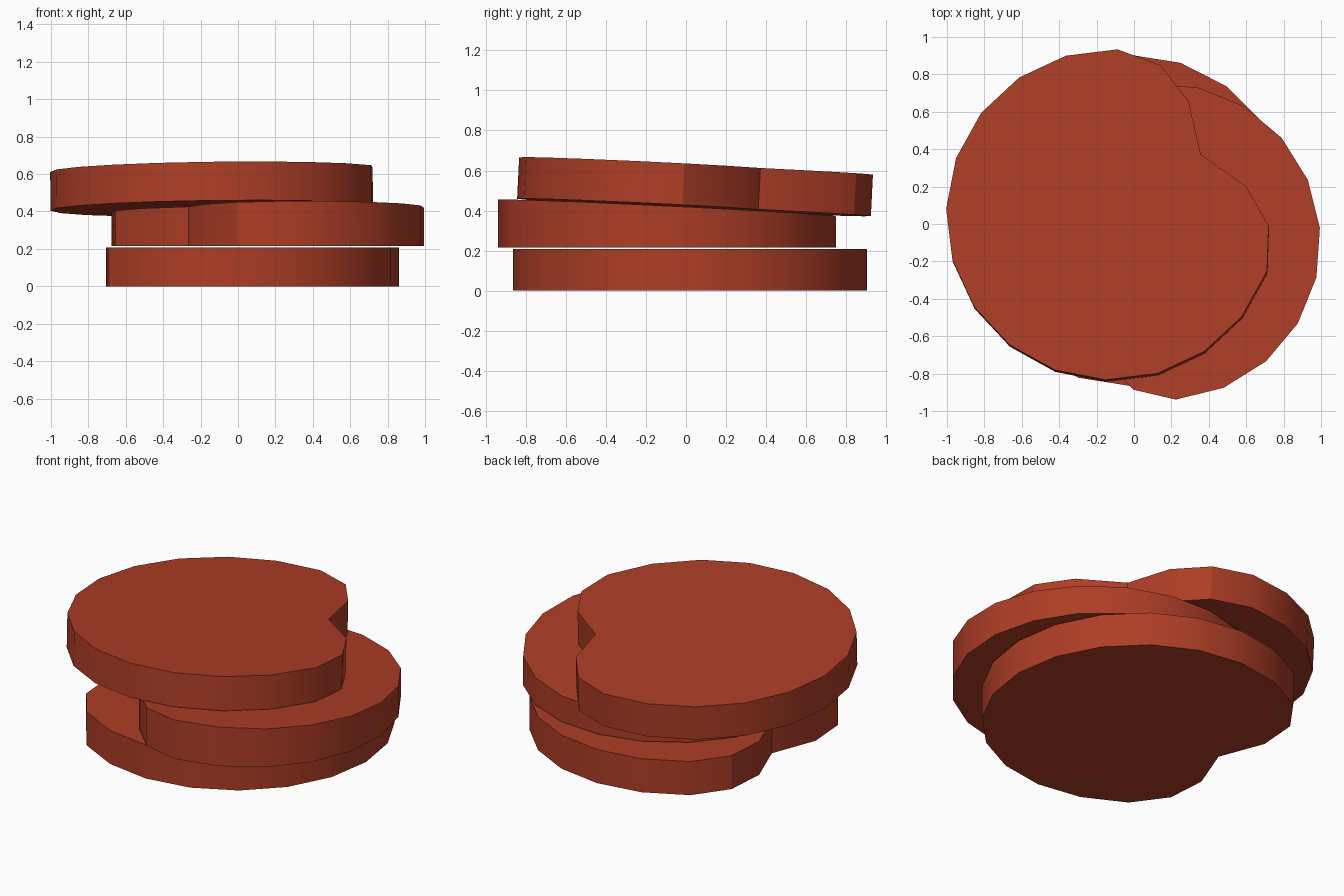
import bpy, bmesh, math

if "Cube" in bpy.data.objects:
    bpy.data.objects.remove(bpy.data.objects["Cube"])

red = bpy.data.materials.new("brick_red")
red.diffuse_color = (0.42, 0.047, 0.019, 1)
red.use_nodes = True
red.node_tree.nodes["Principled BSDF"].inputs["Base Color"].default_value = red.diffuse_color

# Notched round outline: (degrees from notch, relative radius), 20 points
NOTCH = [(0, 0.65), (22, 0.83), (38, 0.951)]
OUTLINE = (NOTCH + [(18 * k, 1.0) for k in range(3, 18)]
           + [(360 - a, r) for a, r in reversed(NOTCH[1:])])


def disc(name, centre, radius, notch_angle, height, tilt=(0, 0), slope=(0, 0)):
    """Flat disc with one notch; slope tips only the upper face."""
    bm = bmesh.new()
    rim = []
    for a, r in OUTLINE:
        t = math.radians(a + notch_angle)
        rim.append((radius * r * math.cos(t), radius * r * math.sin(t)))
    low = [bm.verts.new((x, y, 0)) for x, y in rim]
    top = [bm.verts.new((x, y, height + slope[0] * x + slope[1] * y)) for x, y in rim]
    bm.faces.new(low[::-1])
    bm.faces.new(top)
    n = len(rim)
    for i in range(n):
        j = (i + 1) % n
        bm.faces.new((low[i], low[j], top[j], top[i]))
    bmesh.ops.recalc_face_normals(bm, faces=bm.faces)
    me = bpy.data.meshes.new(name)
    bm.to_mesh(me)
    bm.free()
    me.materials.append(red)
    ob = bpy.data.objects.new(name, me)
    bpy.context.collection.objects.link(ob)
    ob.location = centre
    ob.rotation_euler = (tilt[0], tilt[1], 0)
    bpy.ops.object.select_all(action='DESELECT')
    ob.select_set(True)
    bpy.context.view_layer.objects.active = ob
    bpy.ops.object.shade_smooth_by_angle(angle=math.radians(30))
    return ob


# Three stacked discs, the upper one lying on the sloping middle one
disc("bottom_disc", (-0.025, 0.02, 0), 0.885, 180, 0.207)
disc("middle_disc", (0.15, -0.095, 0.215), 0.847, 221, 0.198, slope=(0.012, -0.049))
disc("top_disc", (-0.1175, 0.04, 0.416), 0.885, 34, 0.207, tilt=(-0.049, -0.012))
